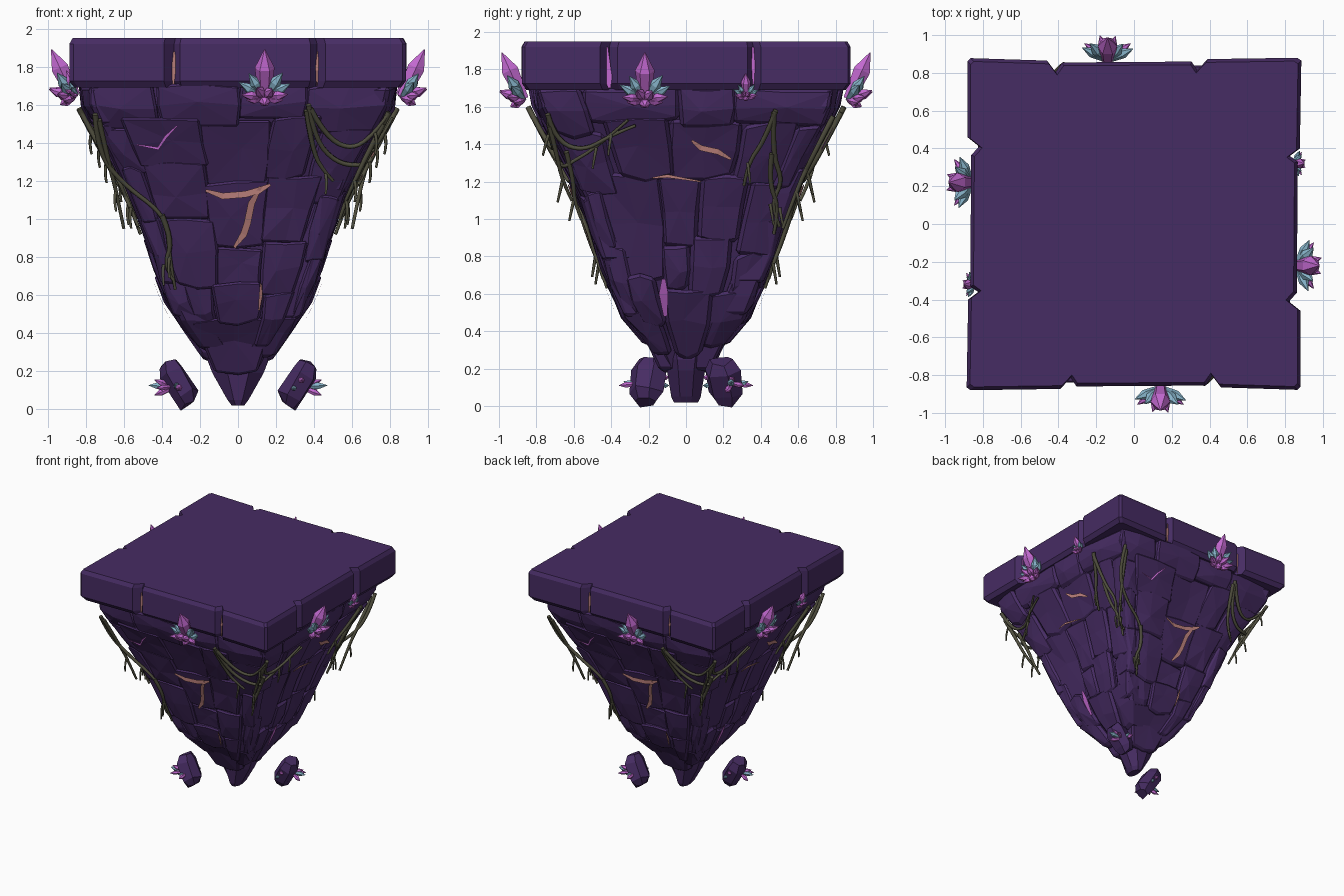
import bpy, bmesh, math, random
from mathutils import Vector, Matrix

if "Cube" in bpy.data.objects:
    bpy.data.objects.remove(bpy.data.objects["Cube"])
random.seed(7)

def material(name, rgb):
    m = bpy.data.materials.new(name)
    m.diffuse_color = (*rgb, 1)
    m.use_nodes = True
    m.node_tree.nodes["Principled BSDF"].inputs["Base Color"].default_value = m.diffuse_color
    return m

ROCK = material("dark purple rock", (0.062, 0.025, 0.125))
PINK = material("violet crystal", (0.54, 0.14, 0.63))
TEAL = material("pale blue crystal", (0.25, 0.47, 0.61))
SALMON = material("salmon crack", (0.48, 0.21, 0.19))
VINE = material("olive vine", (0.080, 0.077, 0.048))

# half width of the tapering body at each height
PROFILE = [(0.0, .06), (.2, .15), (.35, .23), (.5, .355), (.7, .435), (.9, .50),
           (1.1, .57), (1.3, .665), (1.5, .77), (1.6, .82), (1.72, .84)]

def half(z):
    for (z0, h0), (z1, h1) in zip(PROFILE, PROFILE[1:]):
        if z <= z1:
            return h0 + (h1 - h0) * (z - z0) / (z1 - z0)
    return PROFILE[-1][1]

def depth_at(u, z):
    """Wall distance from the axis, pulled in slightly toward the corners."""
    h = half(z)
    return h * (1 - .12 * max(0, min(abs(u) / h, 1) - .6))

def place(side, u, d, z):
    """u runs along the wall, d is the distance outward from the axis."""
    return Vector((u, -d, z)) if side == "front" else Vector((d, u, z))

def link(name, data, mats, twin=None):
    """Add an object and, if a twin name is given, its half-turn copy."""
    for m in mats:
        data.materials.append(m)
    for n, turn in ((name, 0), (twin, math.pi)):
        if n:
            ob = bpy.data.objects.new(n, data)
            ob.rotation_euler.z = turn
            bpy.context.collection.objects.link(ob)

def finish(name, bm, mats, twin=None):
    bmesh.ops.recalc_face_normals(bm, faces=bm.faces)
    me = bpy.data.meshes.new(name)
    bm.to_mesh(me)
    bm.free()
    link(name, me, mats, twin)

def loft(bm, rings):
    rows = [[bm.verts.new(p) for p in r] for r in rings]
    n = len(rows[0])
    for a, b in zip(rows, rows[1:]):
        for i in range(n):
            bm.faces.new((a[i], a[(i + 1) % n], b[(i + 1) % n], b[i]))
    bm.faces.new(rows[0][::-1])
    bm.faces.new(rows[-1])

# top slab with V notches
edge_front = [(-.865, -.88), (-.39, -.873), (-.335, -.815), (-.305, -.86), (.38, -.855),
              (.415, -.805), (.46, -.865), (.865, -.878)]
edge_right = [(.882, -.862), (.882, -.46), (.82, -.41), (.862, -.365), (.867, .33),
              (.825, .36), (.878, .40), (.886, .865)]
outline = edge_front + edge_right
outline += [(-x, -y) for x, y in outline]
bm = bmesh.new()
loft(bm, [[(x * s, y * s, z) for x, y in outline]
          for z, s in ((1.69, .97), (1.725, 1.0), (1.92, 1.0), (1.95, .98))])
finish("top_slab", bm, [ROCK])

# inner core filling the gaps between blocks
bm = bmesh.new()
rings = []
for z, h in PROFILE[1:]:
    h -= .05
    c = h * .75
    rings.append([(x, y, z) for x, y in ((-c, -h), (c, -h), (h, -c), (h, c),
                                         (c, h), (-c, h), (-h, c), (-h, -c))])
loft(bm, rings)
finish("inner_core", bm, [ROCK])

# wall blocks: left, right, bottom, top
FRONT = [(-.82, -.43, 1.48, 1.70), (-.43, .01, 1.50, 1.70), (.01, .36, 1.53, 1.70), (.36, .82, 1.47, 1.70),
         (-.75, -.52, 1.25, 1.48), (-.56, -.18, 1.27, 1.53), (-.18, .16, 1.18, 1.51), (.16, .39, 1.22, 1.53),
         (.39, .75, 1.10, 1.47), (-.66, -.46, .98, 1.27), (-.46, -.16, 1.0, 1.28), (-.16, .14, .85, 1.19),
         (.14, .39, .88, 1.22), (.39, .60, .78, 1.12), (-.58, -.37, .66, 1.0), (-.37, -.12, .65, 1.0),
         (-.12, .12, .65, .85), (.12, .33, .60, .88), (.33, .52, .48, .80), (-.42, -.25, .48, .68),
         (-.27, -.12, .36, .66), (-.12, .12, .46, .66), (.12, .25, .34, .61), (-.18, .15, .2, .47)]
RIGHT = [(-.84, -.54, 1.45, 1.70), (-.54, -.04, 1.52, 1.70), (-.04, .26, 1.50, 1.70), (.26, .84, 1.50, 1.70),
         (-.76, -.40, 1.14, 1.47), (-.40, -.08, 1.22, 1.53), (-.08, .28, 1.22, 1.52), (.28, .55, 1.18, 1.51),
         (.53, .76, 1.16, 1.50), (-.60, -.41, .84, 1.15), (-.41, -.12, .68, 1.24), (-.13, .07, .85, 1.22),
         (.07, .31, .89, 1.24), (.31, .58, .80, 1.19), (-.51, -.29, .48, .85), (-.29, -.14, .44, .70),
         (-.13, .02, .62, .86), (.02, .23, .58, .90), (.23, .50, .44, .81), (-.28, -.11, .28, .50),
         (-.10, .12, .27, .62), (.12, .33, .33, .60)]

def wall(name, side, blocks, twin):
    bm = bmesh.new()
    j = lambda a: random.uniform(-a, a)
    for u0, u1, z0, z1 in blocks:
        hm = half((z0 + z1) / 2)
        f0, f1 = max(u0 / hm, -.95), min(u1 / hm, .95)
        fm, zm = (f0 + f1) / 2, (z0 + z1) / 2
        out = random.uniform(-.025, .008)
        # uneven eight-sided face
        rim = [(f0, z0), (fm, z0 - .012), (f1, z0), (f1 + .012, zm), (f1, z1), (fm, z1 + .012), (f0, z1), (f0 - .012, zm)]
        a, b = [], []
        for f, z in rim:
            zz = z + j(.016)
            u = max(-.95, min(.95, f)) * half(zz) + j(.012)
            d = max(depth_at(u, zz) + out + j(.008), .04)
            a.append(bm.verts.new(place(side, u * .97, max(d - .15, .01), zz)))
            b.append(bm.verts.new(place(side, u, d, zz)))
        um = fm * hm
        peak = bm.verts.new(place(side, um + j(.03), depth_at(um, zm) + out + .006, zm + j(.03)))
        bm.faces.new(a[::-1])
        for i in range(8):
            k = (i + 1) % 8
            bm.faces.new((a[i], a[k], b[k], b[i]))
            bm.faces.new((b[i], b[k], peak))
    bmesh.ops.recalc_face_normals(bm, faces=bm.faces)
    rims = [e for e in bm.edges if len(e.link_faces) == 2 and e.calc_face_angle() > .7]
    bmesh.ops.bevel(bm, geom=rims, offset=.02, segments=1, affect="EDGES", clamp_overlap=True)
    finish(name, bm, [ROCK], twin)

wall("front_wall_blocks", "front", FRONT, "back_wall_blocks")
wall("right_wall_blocks", "right", RIGHT, "left_wall_blocks")

# pointed bottom stone
bm = bmesh.new()
loft(bm, [[(rx * math.cos(a * math.pi / 4 + .4), ry * math.sin(a * math.pi / 4 + .4), z) for a in range(8)]
          for z, rx, ry in ((.02, .035, .07), (.05, .06, .085), (.19, .145, .11), (.25, .17, .125), (.38, .17, .17))])
finish("bottom_tip", bm, [ROCK])

# glowing cracks between blocks
def crack(name, side, pts, width, mat, twin, depth=None):
    bm = bmesh.new()
    rows = []
    for i, (u, z) in enumerate(pts):
        w = width * (.4 if i in (0, len(pts) - 1) else 1) / 2
        a, b = pts[max(i - 1, 0)], pts[min(i + 1, len(pts) - 1)]
        t = Vector((b[0] - a[0], b[1] - a[1])).normalized()
        rows.append([bm.verts.new(place(side, u - t.y * w * s, (depth or half(z) + .022), z + t.x * w * s))
                     for s in (-1, 1)])
    for a, b in zip(rows, rows[1:]):
        bm.faces.new((a[0], a[1], b[1], b[0]))
    finish(name, bm, [mat], twin)

CRACKS = [("front", [(-.17, 1.15), (-.08, 1.12), (.04, 1.13), (.11, 1.15), (.17, 1.18)], .034, SALMON),
          ("front", [(.12, 1.17), (.07, 1.08), (.05, .98), (.03, .92), (-.02, .85)], .036, SALMON),
          ("front", [(-.53, 1.39), (-.42, 1.37), (-.38, 1.43), (-.32, 1.49)], .016, PINK),
          ("front", [(.12, .66), (.12, .6), (.11, .52)], .02, SALMON),
          ("right", [(.03, 1.42), (.08, 1.38), (.17, 1.36), (.24, 1.32)], .03, SALMON),
          ("right", [(-.18, 1.22), (-.1, 1.23), (.08, 1.2)], .018, SALMON),
          ("right", [(-.12, .68), (-.12, .6), (-.11, .48)], .05, PINK)]
for i, (side, pts, w, mat) in enumerate(CRACKS):
    crack(f"crack_{i}", side, pts, w, mat, f"crack_{i}_opposite")
crack("front_slab_crack", "front", [(-.335, 1.88), (-.337, 1.8), (-.34, 1.7)], .022, SALMON, "back_slab_crack", .826)
crack("front_slab_crack_small", "front", [(.418, 1.88), (.415, 1.8), (.415, 1.7)], .015, SALMON, "back_slab_crack_small", .816)
crack("right_slab_crack", "right", [(-.425, 1.92), (-.415, 1.76), (-.41, 1.7)], .04, PINK, "left_slab_crack", .838)
crack("right_slab_crack_small", "right", [(.358, 1.92), (.36, 1.82), (.36, 1.72)], .02, PINK, "left_slab_crack_small", .838)

# crystals
def crystal(bm, base, direction, length, r, mat):
    rot = Vector(direction).to_track_quat("Z", "Y").to_matrix()
    rings = [[base + rot @ Vector((k * r * math.cos(a * math.pi / 3), k * r * math.sin(a * math.pi / 3), z * length))
              for a in range(6)] for k, z in ((.65, 0), (1, .62), (.06, 1))]
    n = len(bm.faces)
    loft(bm, rings)
    bm.faces.ensure_lookup_table()
    for f in bm.faces[n:]:
        f.material_index = mat

# direction along wall, outward, up; length, radius, colour
FAN = [(0, .46, 1, .275, .052, 0), (-.5, .5, .75, .17, .03, 1), (.55, .5, .75, .18, .032, 1),
       (-.95, .4, .55, .165, .028, 1), (.95, .45, .5, .165, .028, 1),
       (-.85, .6, .08, .15, .026, 0), (.85, .6, .1, .15, .026, 0), (-.3, .9, .35, .14, .028, 0), (.3, .95, .3, .14, .028, 0),
       (0, .6, -.35, .08, .03, 0), (.55, .3, -.1, .11, .026, 0), (-.55, .3, -.1, .11, .026, 0)]

def cluster(name, side, u, d, z, size, twin):
    bm = bmesh.new()
    for t, o, up, length, r, mat in FAN:
        crystal(bm, place(side, u, d, z), place(side, t, o, up), length * size, r * size, mat)
    finish(name, bm, [PINK, TEAL], twin)

cluster("front_crystals", "front", .14, .87, 1.64, 1.0, "back_crystals")
cluster("right_crystals", "right", -.22, .865, 1.64, 1.0, "left_crystals")
cluster("small_right_crystals", "right", .32, .845, 1.655, .5, "small_left_crystals")

# floating stones with small crystals
bm = bmesh.new()
loft(bm, [[(.072 * k * math.cos(a * math.pi / 3 + .3) + random.uniform(-.01, .01) + s,
            .09 * k * math.sin(a * math.pi / 3 + .3) + random.uniform(-.01, .01), z + random.uniform(-.01, .01))
           for a in range(6)] for z, k, s in ((-.12, .6, .01), (-.07, 1, 0), (.07, 1.05, 0), (.125, .65, -.01))])
bm.transform(Matrix.Translation((.315, .205, .13)) @ Matrix.Rotation(math.radians(30), 4, "Y") @ Matrix.Rotation(.12, 4, "X"))
finish("right_floating_stone", bm, [ROCK], "left_floating_stone")
bm = bmesh.new()
for base, d, length, r, mat in [
        ((.35, .24, .12), (1, 0, .05), .12, .02, 1), ((.35, .23, .12), (1, .3, .4), .1, .018, 0),
        ((.35, .24, .11), (1, -.3, -.4), .1, .018, 0), ((.35, .25, .12), (.8, .6, -.1), .1, .016, 0),
        ((.31, .26, .12), (0, 1, -.1), .1, .018, 0), ((.31, .26, .11), (.3, 1, .3), .08, .016, 1),
        ((.33, .14, .15), (.1, -1, .1), .05, .016, 0), ((.30, .14, .11), (-.2, -1, 0), .05, .014, 1)]:
    crystal(bm, Vector(base), d, length, r, mat)
finish("right_stone_crystals", bm, [PINK, TEAL], "left_stone_crystals")

# vines: along-wall position and height, F front wall, R right wall
def vine(name, pts, twin, r=.014):
    cu = bpy.data.curves.new(name, "CURVE")
    cu.dimensions = "3D"
    cu.bevel_depth, cu.bevel_resolution, cu.resolution_u, cu.use_fill_caps = r, 1, 4, True
    path = [place("front" if s == "F" else "right", u, depth_at(u, z) + .025, z) for s, u, z in pts]
    # a short twig forks off near the end of every stem
    fork = path[-2]
    twig = [fork, fork + Vector((fork.x * .02, fork.y * .02, -.05)), fork + Vector((0, fork.y * .04, -.11))]
    for line, scale in ((path, 1.1), (twig, .7)):
        sp = cu.splines.new("NURBS")
        sp.points.add(len(line) - 1)
        sp.order_u, sp.use_endpoint_u = 3, True
        for i, p in enumerate(line):
            sp.points[i].co = (*p, 1)
            sp.points[i].radius = scale * (1 - .55 * i / len(line))
    link(name, cu, [VINE], twin)

VINES = [[("F", .37, 1.6), ("F", .40, 1.42), ("F", .52, 1.29), ("F", .66, 1.28), ("R", -.62, 1.30), ("R", -.48, 1.38), ("R", -.31, 1.53)],
         [("F", .38, 1.58), ("F", .46, 1.43), ("F", .60, 1.36), ("F", .72, 1.45), ("R", -.74, 1.55)],
         [("F", .36, 1.57), ("F", .39, 1.35), ("F", .46, 1.24), ("F", .50, 1.2)],
         [("R", -.74, 1.56), ("R", -.70, 1.42), ("R", -.55, 1.36), ("R", -.4, 1.45), ("R", -.27, 1.5)],
         [("R", -.73, 1.5), ("R", -.69, 1.34), ("R", -.66, 1.2), ("R", -.61, 1.1)],
         [("R", -.64, 1.36), ("R", -.60, 1.2), ("R", -.60, 1.1), ("R", -.56, 1.0)],
         [("F", -.75, 1.55), ("F", -.74, 1.35), ("F", -.60, 1.18), ("F", -.42, 1.05), ("F", -.37, .95), ("F", -.36, .8), ("F", -.33, .63)],
         [("F", -.73, 1.52), ("F", -.68, 1.3), ("F", -.64, 1.15), ("F", -.60, .95)],
         [("F", -.40, 1.02), ("F", -.34, .88), ("F", -.39, .76), ("F", -.34, .68)],
         [("R", .48, 1.58), ("R", .42, 1.42), ("R", .33, 1.3), ("R", .31, 1.18)],
         [("R", .47, 1.57), ("R", .46, 1.35), ("R", .52, 1.2), ("R", .45, 1.08), ("R", .50, .96)],
         [("R", .46, 1.35), ("R", .44, 1.2), ("R", .50, 1.06), ("R", .47, .92)]]
for i, pts in enumerate(VINES):
    vine(f"vine_{i}", pts, f"vine_{i}_opposite")
